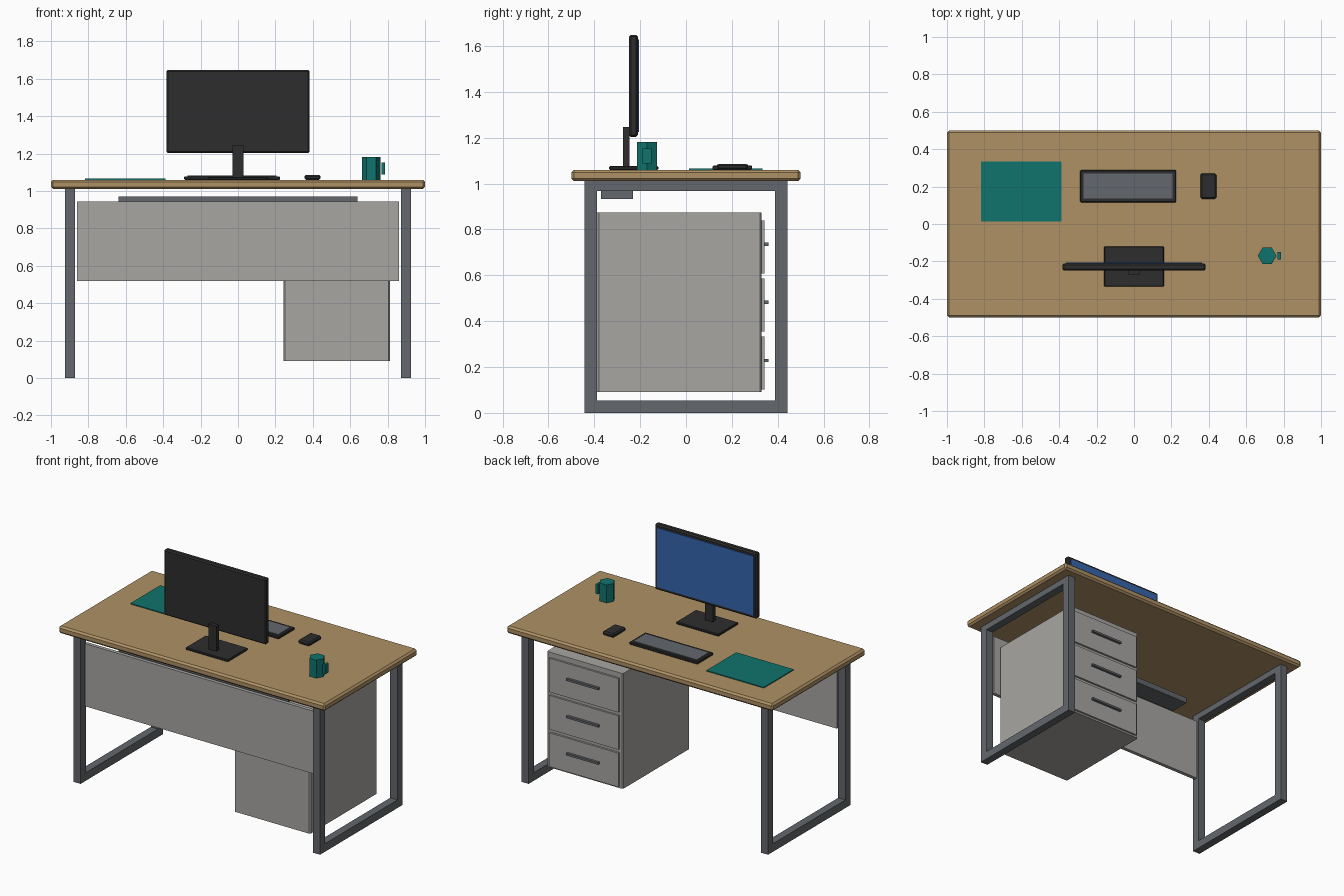
import bpy, bmesh, math

if "Cube" in bpy.data.objects:
    bpy.data.objects.remove(bpy.data.objects["Cube"])


def material(name, r, g, b):
    m = bpy.data.materials.new(name)
    m.diffuse_color = (r, g, b, 1)
    m.use_nodes = True
    m.node_tree.nodes["Principled BSDF"].inputs["Base Color"].default_value = m.diffuse_color
    return m


WOOD = material("oak wood", 0.43, 0.285, 0.13)
STEEL = material("steel grey", 0.125, 0.135, 0.15)
GREY = material("light warm grey", 0.39, 0.38, 0.365)
BLACK = material("charcoal", 0.027, 0.027, 0.028)
BLUE = material("screen blue", 0.035, 0.13, 0.42)
TEAL = material("teal", 0.005, 0.17, 0.15)


def finish(name, bm, mat):
    me = bpy.data.meshes.new(name)
    bm.to_mesh(me)
    bm.free()
    me.materials.append(mat)
    ob = bpy.data.objects.new(name, me)
    bpy.context.collection.objects.link(ob)
    return ob


def box(name, xs, ys, zs, mat, bevel=0, upright_only=False):
    """Box from its ranges, with an optional one-step chamfer."""
    bm = bmesh.new()
    bmesh.ops.create_cube(bm, size=1)
    for v in bm.verts:
        for i, (lo, hi) in enumerate((xs, ys, zs)):
            v.co[i] = hi if v.co[i] > 0 else lo
    if bevel:
        edges = [e for e in bm.edges if not upright_only
                 or abs(e.verts[0].co.z - e.verts[1].co.z) > 1e-4]
        bmesh.ops.bevel(bm, geom=edges, offset=bevel, segments=1,
                        affect='EDGES')
    return finish(name, bm, mat)


# Desktop
box("desktop", (-1, 1), (-0.5, 0.5), (1.01, 1.06), WOOD, 0.012)

# Leg frames
for side, s in (("left", -1), ("right", 1)):
    xs = sorted((s * 0.872, s * 0.926))
    box(side + "_front_leg", xs, (-0.443, -0.387), (0, 1.01), STEEL)
    box(side + "_back_leg", xs, (0.387, 0.443), (0, 1.01), STEEL)
    box(side + "_floor_rail", xs, (-0.387, 0.387), (0, 0.055), STEEL)
    box(side + "_top_rail", xs, (-0.387, 0.387), (0.968, 1.01), STEEL)

# Modesty panel and cable tray
box("modesty_panel", (-0.86, 0.86), (-0.415, -0.39), (0.52, 0.945), GREY)
box("cable_tray", (-0.64, 0.64), (-0.37, -0.232), (0.932, 0.97), STEEL)

# Drawer pedestal
box("pedestal", (0.243, 0.813), (-0.388, 0.33), (0.09, 0.873), GREY, 0.008, True)
for i in range(3):
    z = 0.217 + 0.253 * i
    box(f"drawer_front_{i + 1}", (0.268, 0.788), (0.33, 0.343),
        (z - 0.115, z + 0.115), GREY)
    box(f"drawer_handle_{i + 1}", (0.408, 0.648), (0.343, 0.36),
        (z + 0.005, z + 0.019), STEEL)

# Monitor
box("monitor_case", (-0.383, 0.383), (-0.248, -0.21), (1.203, 1.648), BLACK, 0.008)
box("monitor_screen", (-0.363, 0.363), (-0.21, -0.205), (1.225, 1.627), BLUE)
box("monitor_neck", (-0.029, 0.029), (-0.274, -0.246), (1.075, 1.246), BLACK)
box("monitor_base", (-0.16, 0.16), (-0.335, -0.12), (1.06, 1.076), BLACK, 0.004)

# Keyboard and mouse
box("keyboard", (-0.288, 0.225), (0.116, 0.288), (1.06, 1.078), BLACK, 0.004)
box("keyboard_keys", (-0.27, 0.207), (0.136, 0.27), (1.078, 1.082), STEEL)
box("mouse", (0.355, 0.441), (0.135, 0.27), (1.06, 1.086), BLACK, 0.008)

# Notebook
box("notebook", (-0.818, -0.387), (0.014, 0.334), (1.06, 1.066), TEAL)

# Hexagonal mug with a block handle
bm = bmesh.new()
lower, upper = ([bm.verts.new((0.712 + 0.05 * math.cos(k * math.pi / 3),
                               -0.17 + 0.05 * math.sin(k * math.pi / 3), z))
                 for k in range(6)] for z in (1.06, 1.182))
bm.faces.new(lower[::-1])
bm.faces.new(upper)
for k in range(6):
    n = (k + 1) % 6
    bm.faces.new((lower[k], lower[n], upper[n], upper[k]))
finish("mug", bm, TEAL)
box("mug_handle", (0.767, 0.785), (-0.19, -0.15), (1.088, 1.152), TEAL)
